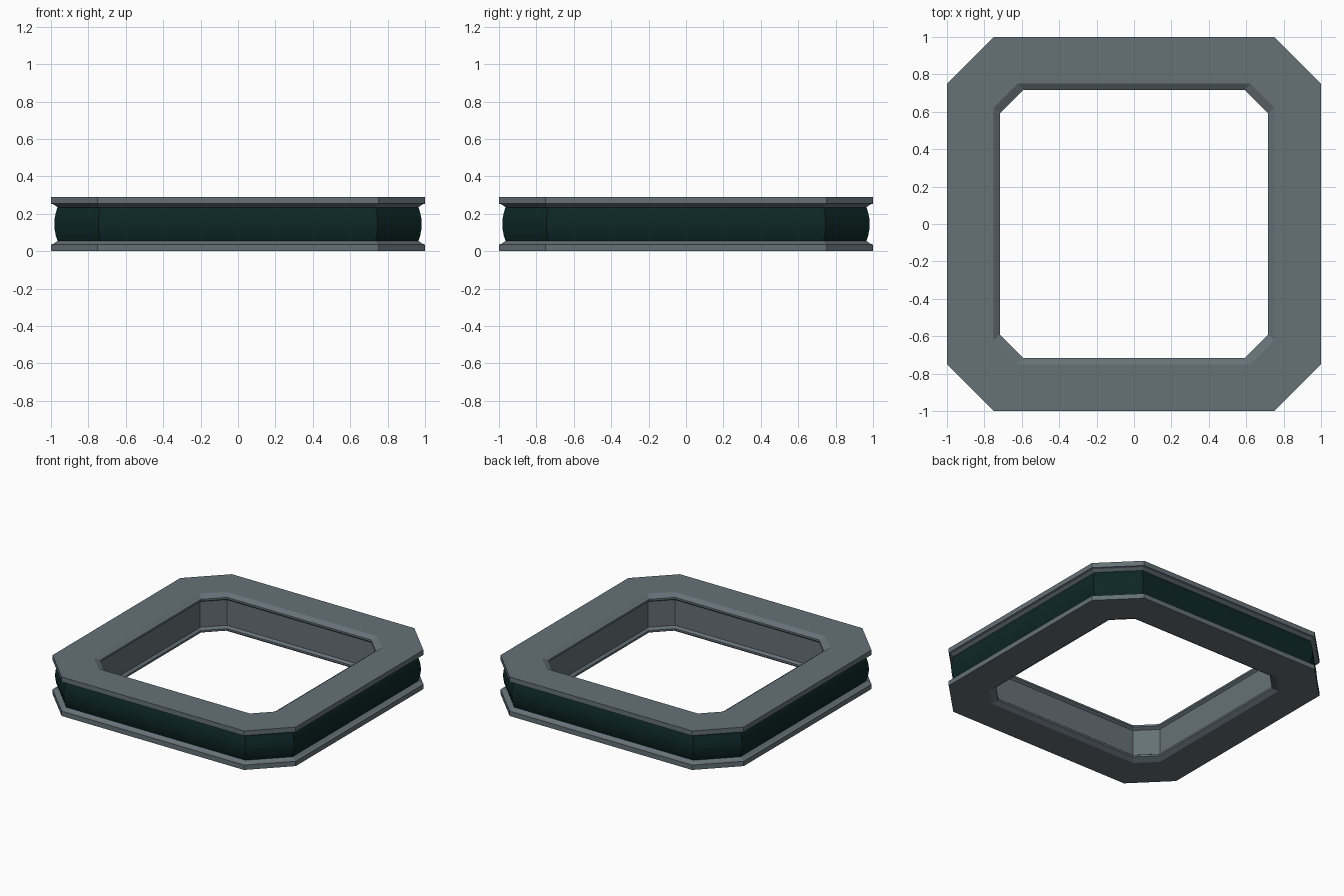
import bpy, bmesh

if "Cube" in bpy.data.objects:
    bpy.data.objects.remove(bpy.data.objects["Cube"])

def material(name, rgb):
    m = bpy.data.materials.new(name)
    m.diffuse_color = (*rgb, 1)
    m.use_nodes = True
    m.node_tree.nodes["Principled BSDF"].inputs["Base Color"].default_value = m.diffuse_color
    return m

grey = material("slate_grey", (0.13, 0.165, 0.185))
dark = material("dark_green", (0.004, 0.02, 0.019))

def octagon(bm, a, b, z):
    # a = half width, b = where the corner cut begins
    pts = [(a, -b), (a, b), (b, a), (-b, a), (-a, b), (-a, -b), (-b, -a), (b, -a)]
    return [bm.verts.new((x, y, z)) for x, y in pts]

def sweep(name, profile, mat):
    # join consecutive octagon rings into a strip
    bm = bmesh.new()
    rings = [octagon(bm, *p) for p in profile]
    for r, s in zip(rings, rings[1:]):
        for i in range(8):
            j = (i + 1) % 8
            bm.faces.new((r[i], r[j], s[j], s[i]))
    me = bpy.data.meshes.new(name)
    bm.to_mesh(me)
    bm.free()
    me.materials.append(mat)
    ob = bpy.data.objects.new(name, me)
    bpy.context.collection.objects.link(ob)
    return ob

H = 0.29

# casing: flanges outside, chamfered lips and recessed wall inside
lower = [(0.965, 0.737, 0.055), (0.972, 0.74, 0.05), (0.985, 0.745, 0.04),
         (1.0, 0.75, 0.036), (1.0, 0.75, 0.0),
         (0.75, 0.622, 0.0), (0.717, 0.592, 0.022), (0.717, 0.592, 0.036),
         (0.735, 0.606, 0.05)]
upper = [(a, b, H - z) for a, b, z in reversed(lower)]
casing = sweep("frame_casing", [(a, b, z) for a, b, z in upper[::-1]][::-1][::-1]
               + [(a, b, H - z) for a, b, z in upper], grey)
for p in casing.data.polygons:
    p.flip()

# bulged dark band between the flanges
band = []
for i in range(7):
    t = i / 3 - 1
    band.append((0.982 - 0.017 * t * t, 0.746 - 0.009 * t * t, H / 2 + 0.09 * t))
sweep("outer_band", band, dark)
